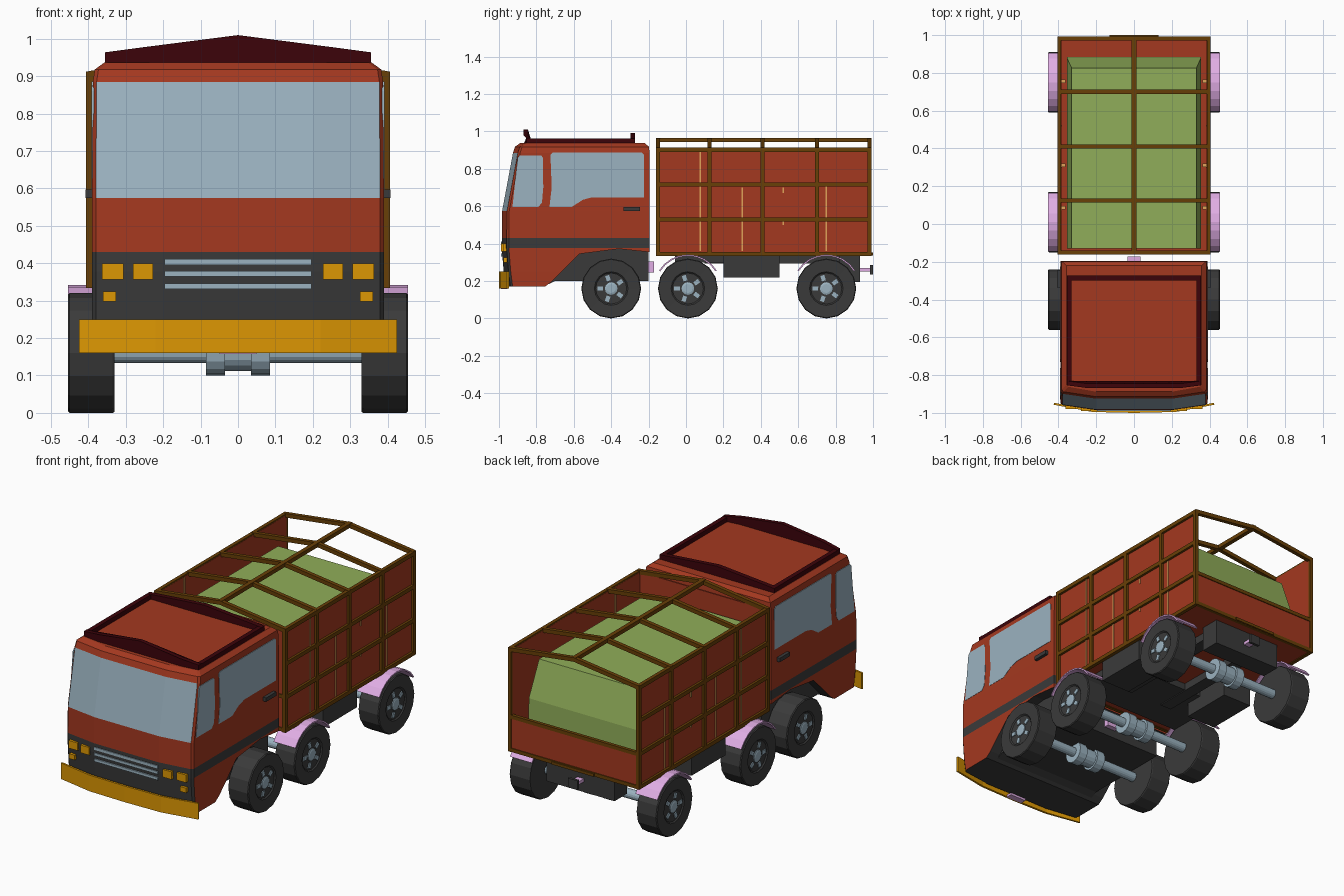
import bpy, bmesh, math
from mathutils import Vector, Matrix

if "Cube" in bpy.data.objects:
    bpy.data.objects.remove(bpy.data.objects["Cube"])


def material(name, r, g, b):
    m = bpy.data.materials.new(name)
    m.diffuse_color = (r, g, b, 1)
    m.use_nodes = True
    m.node_tree.nodes["Principled BSDF"].inputs["Base Color"].default_value = m.diffuse_color
    return m


RED = material("brick red", .37, .040, .014)
DARK = material("charcoal", .042, .042, .042)
GLASS = material("blue grey", .33, .45, .53)
BROWN = material("brown frame", .14, .05, .002)
GREEN = material("load green", .28, .42, .10)
AMBER = material("amber", .72, .31, .001)
PINK = material("lilac", .75, .42, .78)
MAROON = material("dark maroon", .045, .001, .003)
TAN = material("tan", .75, .37, .10)


def finish(name, bm, *mats):
    bmesh.ops.recalc_face_normals(bm, faces=bm.faces[:])
    me = bpy.data.meshes.new(name)
    bm.to_mesh(me)
    bm.free()
    for m in mats:
        me.materials.append(m)
    ob = bpy.data.objects.new(name, me)
    bpy.context.collection.objects.link(ob)
    return ob


def loft(bm, rings, caps=True):
    rows = [[bm.verts.new(p) for p in r] for r in rings]
    n = len(rows[0])
    for a, b in zip(rows, rows[1:]):
        for i in range(n):
            j = (i + 1) % n
            bm.faces.new((a[i], a[j], b[j], b[i]))
    if caps:
        bm.faces.new(rows[0])
        bm.faces.new(rows[-1])


def add_box(bm, x0, x1, y0, y1, z0, z1):
    loft(bm, [[(x0, y0, z), (x1, y0, z), (x1, y1, z), (x0, y1, z)] for z in (z0, z1)])


def boxes(name, mat, *dims):
    bm = bmesh.new()
    for d in dims:
        add_box(bm, *d)
    return finish(name, bm, mat)


def add_prism(bm, pts, axis, a, b):
    put = {'x': lambda p, t: (t, p[0], p[1]), 'y': lambda p, t: (p[0], t, p[1]),
           'z': lambda p, t: (p[0], p[1], t)}[axis]
    loft(bm, [[put(p, t) for p in pts] for t in (a, b)])


def prism(name, mat, pts, axis, a, b):
    bm = bmesh.new()
    add_prism(bm, pts, axis, a, b)
    return finish(name, bm, mat)


def add_bar(bm, p, q, w):
    p, q = Vector(p), Vector(q)
    side = Vector((0, 1, 0)) * w / 2
    up = (q - p).normalized().cross(Vector((0, 1, 0))) * w / 2
    loft(bm, [[c + side + up, c + side - up, c - side - up, c - side + up] for c in (p, q)])


def lathe(name, mat, profile, y, z, n=16):
    # profile of (x, radius) turned about the axle line
    bm = bmesh.new()
    loft(bm, [[(x, y + r * math.cos(math.tau * i / n), z + r * math.sin(math.tau * i / n))
               for i in range(n)] for x, r in profile])
    return finish(name, bm, mat)


# Cab shell lofted upwards, coloured by height and facing
bm = bmesh.new()
levels = [(.17, .388, -.965, -.2), (.25, .39, -.975, -.197), (.378, .39, -.985, -.195),
          (.43, .39, -.985, -.195), (.575, .39, -.983, -.195), (.885, .388, -.925, -.195),
          (.918, .383, -.914, -.198), (.937, .357, -.888, -.22)]
rings = []
for z, w, yf, yb in levels:
    half = [(w, yb), (w, yf + .038), (w - .01, yf + .026), (.2, yf)]
    rings.append([(x, y, z) for x, y in half] + [(-x, y, z) for x, y in reversed(half)])
loft(bm, rings)
bmesh.ops.recalc_face_normals(bm, faces=bm.faces[:])
for f in bm.faces:
    c, front = f.calc_center_median(), f.normal.y < -.75
    if f.normal.z < -.9 or .378 < c.z < .43 or (f.normal.y < -.5 and c.z < .43):
        f.material_index = 1
    elif front and .6 < c.z < .88:
        f.material_index = 2
cab = finish("cab", bm, RED, DARK, GLASS)

# Wheel-arch cutter for the cab
bm = bmesh.new()
add_prism(bm, [(-.755, .1), (-.755, .17), (-.72, .195), (-.57, .345), (-.36, .372), (-.1, .345), (-.1, .1)],
          'x', -.6, .6)
for f in bm.faces:
    f.material_index = 1
cutter = finish("arch_cutter", bm, RED, DARK, GLASS)
cutter.hide_render = True
cutter.hide_viewport = True
mod = cab.modifiers.new("arch", 'BOOLEAN')
mod.operation, mod.solver, mod.object = 'DIFFERENCE', 'EXACT', cutter

# Dark body over the front wheels
prism("cab_underbody", DARK, [(-.76, .172), (-.7, .2), (-.2, .2), (-.2, .38), (-.76, .38)], 'x', -.325, .325)

# Side windows, handles and headlights
quarter = [(-.928, .595), (-.9, .86), (-.89, .872), (-.775, .872), (-.765, .86), (-.763, .7), (-.77, .62),
           (-.79, .595)]
door = [(-.725, .875), (-.715, .886), (-.235, .886), (-.224, .875), (-.224, .648), (-.5, .648),
        (-.55, .635), (-.61, .597), (-.73, .597), (-.718, .7)]
for s, side in ((1, "right"), (-1, "left")):
    prism("quarter_window_" + side, GLASS, quarter, 'x', s * .385, s * .3912)
    prism("door_window_" + side, GLASS, door, 'x', s * .385, s * .3912)
    boxes("door_handle_" + side, DARK, (*sorted((s * .385, s * .408)), -.335, -.245, .575, .597))
    bm = bmesh.new()
    for x0, x1, z0, z1 in ((.227, .281, .357, .4), (.306, .363, .357, .4), (.326, .361, .298, .325)):
        y = -.985 + (x0 - .2) * .14
        add_box(bm, *sorted((s * x0, s * x1)), y - .008, y + .02, z0, z1)
    finish("headlights_" + side, bm, AMBER)

# Grille bars, bumper and lower plate
boxes("grille", GLASS, *[(-.197, .197, -.99, -.975, z, z + .015) for z in (.331, .364, .396)])
prism("front_bumper", AMBER, [(-.425, -.957), (-.22, -.995), (0, -1), (.22, -.995), (.425, -.957),
                              (.422, -.947), (.22, -.983), (0, -.988), (-.22, -.983), (-.422, -.947)],
      'z', .16, .25)
boxes("front_plate", PINK, (-.05, .05, -.99, -.955, .158, .172))
boxes("cab_coupling", PINK, (-.035, .035, -.2, -.172, .245, .305))

# Roof rack with gabled ends
bm = bmesh.new()
gable = [(-.355, .935), (-.25, .935), (.25, .935), (.355, .935), (.355, .964), (.25, .978),
         (0, 1.01), (-.25, .978), (-.355, .964)]
add_prism(bm, gable, 'y', -.868, -.845)
for v in bm.verts:
    if abs(v.co.x) > .3:
        v.co.y += .014
add_prism(bm, [(-.355, .935), (.355, .935), (.355, .962), (0, .992), (-.355, .962)], 'y', -.298, -.272)
for x in (-.355, .33):
    add_box(bm, x, x + .025, -.845, -.272, .93, .962)
finish("roof_rack", bm, MAROON)

# Cargo body panels and floor
boxes("cargo_floor", RED, (-.395, .395, -.155, .985, .338, .352))
boxes("side_panels", RED, *[(x, x + .008, -.15, .98, .345, .905) for x in (-.393, .385)])
boxes("front_panel", RED, (-.39, .39, -.152, -.144, .345, .905))
boxes("tailgate", RED, (-.39, .39, .978, .988, .345, .53))

# Cargo frame: posts, rails, gabled bows and ridge
posts = (-.15, .125, .41, .70, .982)
bm = bmesh.new()
for s in (-1, 1):
    xs = sorted((s * .386, s * .406))
    for y in posts:
        add_box(bm, *xs, y - .011, y + .011, .335, .912)
        add_bar(bm, (s * .398, y, .903), (0, y, .953), .022)
    for z in (.345, .53, .717, .902):
        add_box(bm, *xs, -.161, .993, z - .011, z + .011)
add_box(bm, -.012, .012, -.161, .993, .943, .965)
for y in (posts[0], posts[-1]):
    for z in (.345, .53):
        add_box(bm, -.4, .4, y - .008, y + .011, z - .01, z + .01)
add_box(bm, -.13, .13, .988, 1.0, .336, .352)
finish("cargo_frame", bm, BROWN)

# Thin tie straps and pegs on the panels
straps = []
for s in (-1, 1):
    xs = sorted((s * .381, s * .397))
    for y, z0, z1 in ((.075, .36, .9), (.30, .36, .70), (.52, .5, .53), (.52, .67, .7), (.75, .36, .71)):
        straps.append((*xs, y - .004, y + .004, z0, z1))
    for y in (.085, .31, .755):
        straps.append((*sorted((s * .362, s * .386)), y - .009, y + .009, .685, .705))
boxes("tie_straps", TAN, *straps)

# Heaped load
bm = bmesh.new()
loft(bm, [[(-w, -.13, z), (w, -.13, z), (w, y, z), (-w, y, z)]
          for z, w, y in ((.35, .355, .885), (.6, .355, .88), (.805, .33, .825))])
finish("cargo_load", bm, GREEN)

# Chassis, tanks, rear bumper and hitch
boxes("chassis", DARK, (-.17, -.1, .1, .9, .295, .34), (.1, .17, .1, .9, .295, .34),
      (-.33, .33, -.06, .3, .3, .34))
boxes("side_tanks", DARK, *[(x, x + .18, .2, .5, .22, .34) for x in (-.385, .205)])
boxes("rear_bumper", DARK, (-.21, .21, .82, .93, .195, .335))
boxes("hitch_bar", PINK, (-.02, .02, .92, .99, .252, .27))
boxes("hitch_plate", DARK, (-.03, .03, .985, 1.0, .235, .287))

# Wheels, hubs, axles and fenders
tyre = [(.33, .03), (.33, .157), (.335, .16), (.45, .16), (.455, .156), (.452, .09), (.446, .083), (.446, .02)]
for label, y in (("front", -.40), ("middle", .01), ("rear", .75)):
    lathe("axle_" + label, GLASS, [(-.34, .026), (-.085, .026), (-.085, .06), (-.035, .06), (-.035, .048),
                                   (.035, .048), (.035, .06), (.085, .06), (.085, .026), (.34, .026)], y, .16)
    for s, side in ((1, "right"), (-1, "left")):
        tag = label + "_" + side
        lathe("wheel_" + tag, DARK, [(s * x, r) for x, r in tyre], y, .16)
        lathe("hub_" + tag, GLASS, [(s * .43, .034), (s * .451, .034), (s * .454, .024)], y, .16, 12)
        bm = bmesh.new()
        for k in range(5):
            new = bmesh.ops.create_cube(bm, size=1)['verts']
            bmesh.ops.transform(bm, verts=new, matrix=Matrix.Translation((s * .443, y, .16))
                                @ Matrix.Rotation(math.tau * k / 5 + .3, 4, 'X')
                                @ Matrix.Translation((0, 0, .058)) @ Matrix.Diagonal((.016, .022, .03, 1)))
        finish("spokes_" + tag, bm, GLASS)
        if label != "front":
            arc = [math.radians(32 + 116 * i / 8) for i in range(9)]
            pts = [(y + .182 * math.cos(a), .16 + .182 * math.sin(a)) for a in arc]
            pts += [(y + .174 * math.cos(a), .16 + .174 * math.sin(a)) for a in reversed(arc)]
            prism("fender_" + tag, PINK, pts, 'x', s * .32, s * .455)
